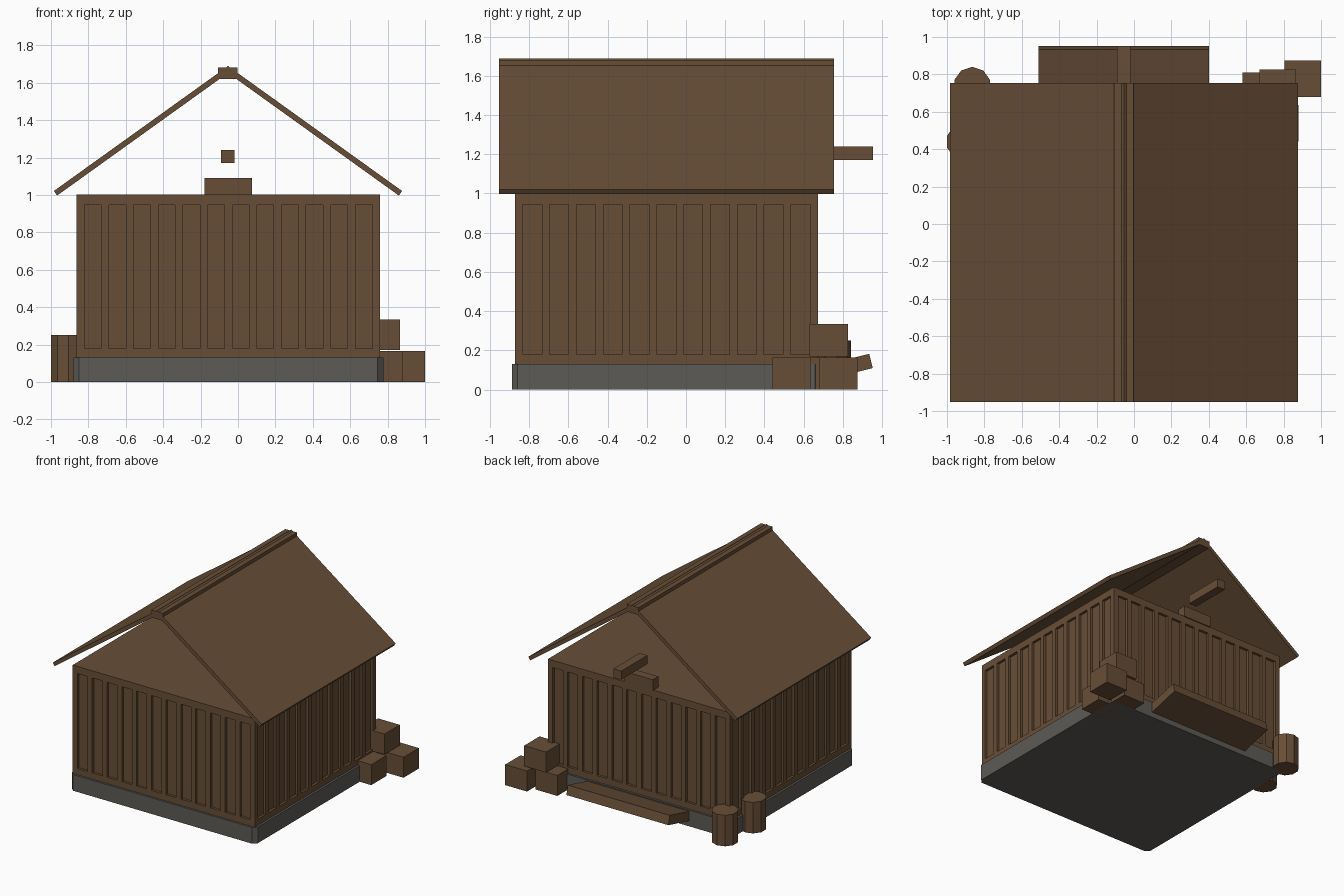
import bpy, bmesh, math
from mathutils import Matrix, Vector

if "Cube" in bpy.data.objects:
    bpy.data.objects.remove(bpy.data.objects["Cube"])


def material(name, rgb):
    m = bpy.data.materials.new(name)
    m.diffuse_color = (*rgb, 1)
    m.use_nodes = True
    m.node_tree.nodes["Principled BSDF"].inputs["Base Color"].default_value = m.diffuse_color
    return m


WOOD = material("brown wood", (0.137, 0.076, 0.038))
STONE = material("grey stone", (0.110, 0.104, 0.095))


def finish(name, bm, mat):
    bmesh.ops.recalc_face_normals(bm, faces=bm.faces[:])
    me = bpy.data.meshes.new(name)
    bm.to_mesh(me)
    bm.free()
    me.materials.append(mat)
    ob = bpy.data.objects.new(name, me)
    bpy.context.collection.objects.link(ob)
    return ob


def box(name, lo, hi, mat=WOOD):
    bm = bmesh.new()
    lo, hi = Vector(lo), Vector(hi)
    bmesh.ops.create_cube(bm, size=1, matrix=Matrix.Translation((lo + hi) / 2)
                          @ Matrix.Diagonal((*(hi - lo), 1)))
    return finish(name, bm, mat)


def prism(name, points, vec, mat=WOOD):
    """Extrude a closed 3D outline along vec."""
    bm = bmesh.new()
    f = bm.faces.new([bm.verts.new(p) for p in points])
    r = bmesh.ops.extrude_face_region(bm, geom=[f], use_keep_orig=True)
    bmesh.ops.translate(bm, vec=vec, verts=[v for v in r["geom"] if isinstance(v, bmesh.types.BMVert)])
    return finish(name, bm, mat)


# Stone foundation with cut corners
X0, X1, Y0, Y1, c = -0.88, 0.777, -0.888, 0.688, 0.03
prism("foundation", [(X0 + c, Y0, 0), (X1 - c, Y0, 0), (X1, Y0 + c, 0), (X1, Y1 - c, 0),
                     (X1 - c, Y1, 0), (X0 + c, Y1, 0), (X0, Y1 - c, 0), (X0, Y0 + c, 0)],
      (0, 0, 0.13), STONE)


# Walls with sunken vertical panels on all four sides
def cuts(a, b, n, gap):
    w = (b - a - gap * (n + 1)) / n
    out = [a]
    for i in range(n):
        s = a + gap + i * (w + gap)
        out += [s, s + w]
    return out + [b]


def walls():
    bm = bmesh.new()
    x0, x1, y0, y1 = -0.863, 0.76, -0.872, 0.672
    zs = [0.13, 0.18, 0.945, 1.003]
    xs, ys = cuts(x0, x1, 12, 0.042), cuts(y0, y1, 11, 0.04)
    sides = [[(x, y0) for x in xs], [(x1, y) for y in ys],
             [(x, y1) for x in reversed(xs)], [(x0, y) for y in reversed(ys)]]
    panels = []
    for side in sides:
        for i in range(len(side) - 1):
            (ax, ay), (bx, by) = side[i], side[i + 1]
            for j in range(3):
                f = bm.faces.new([bm.verts.new(p) for p in (
                    (ax, ay, zs[j]), (bx, by, zs[j]), (bx, by, zs[j + 1]), (ax, ay, zs[j + 1]))])
                if j == 1 and i % 2 == 1:
                    panels.append(f)
    bmesh.ops.remove_doubles(bm, verts=bm.verts[:], dist=1e-4)
    bmesh.ops.holes_fill(bm, edges=[e for e in bm.edges if e.is_boundary], sides=0)
    bm.normal_update()
    bmesh.ops.inset_individual(bm, faces=[f for f in panels if f.is_valid],
                               thickness=0, depth=-0.02)
    return finish("walls", bm, WOOD)


walls()

# Two roof slopes and the ridge beam
CX, RY0, RY1 = -0.0535, -0.953, 0.755
a = math.atan2(0.668, 0.931)
t = 0.03
for name, s in (("roof_left", -1), ("roof_right", 1)):
    eave = (0.931, 1.021)
    inner = (eave[0] - t * math.sin(a), eave[1] - t * math.cos(a))
    prof = [(0, 1.689), eave, inner, (0, 1.689 - t / math.cos(a))]
    prism(name, [(CX + s * x, RY0, z) for x, z in prof], (0, RY1 - RY0, 0))
box("ridge_beam", (-0.106, RY0, 1.62), (-0.002, RY1, 1.68))

# Hoist beam and the block over the rear doorway
box("hoist_beam", (-0.09, 0.62, 1.17), (-0.02, 0.953, 1.24))
box("door_header", (-0.18, 0.61, 1.0), (0.075, 0.68, 1.09))

# Tilted loading ramp at the back
r = math.radians(14)
d, n = Vector((0, -math.cos(r), -math.sin(r))), Vector((0, -math.sin(r), math.cos(r)))
p = Vector((-0.51, 0.952, 0.11))
prism("ramp", [p, p + d * 0.28, p + d * 0.28 + n * 0.075, p + n * 0.075], (0.91, 0, 0))

# Stacked crates at the rear right corner
for i, (x, y, z) in enumerate([(0.805, 0.68, 0), (0.685, 0.44, 0), (0.58, 0.615, 0), (0.67, 0.63, 0.17)]):
    box(f"crate_{i + 1}", (x, y, z), (x + 0.195, y + 0.195, z + 0.165))

# Ten-sided barrels at the rear left corner
for i, (x, y) in enumerate([(-0.865, 0.74), (-0.905, 0.44)]):
    ring = [(x + 0.1 * math.cos(math.radians(90 + 36 * k)),
             y + 0.1 * math.sin(math.radians(90 + 36 * k)), 0) for k in range(10)]
    prism(f"barrel_{i + 1}", ring, (0, 0, 0.25))
